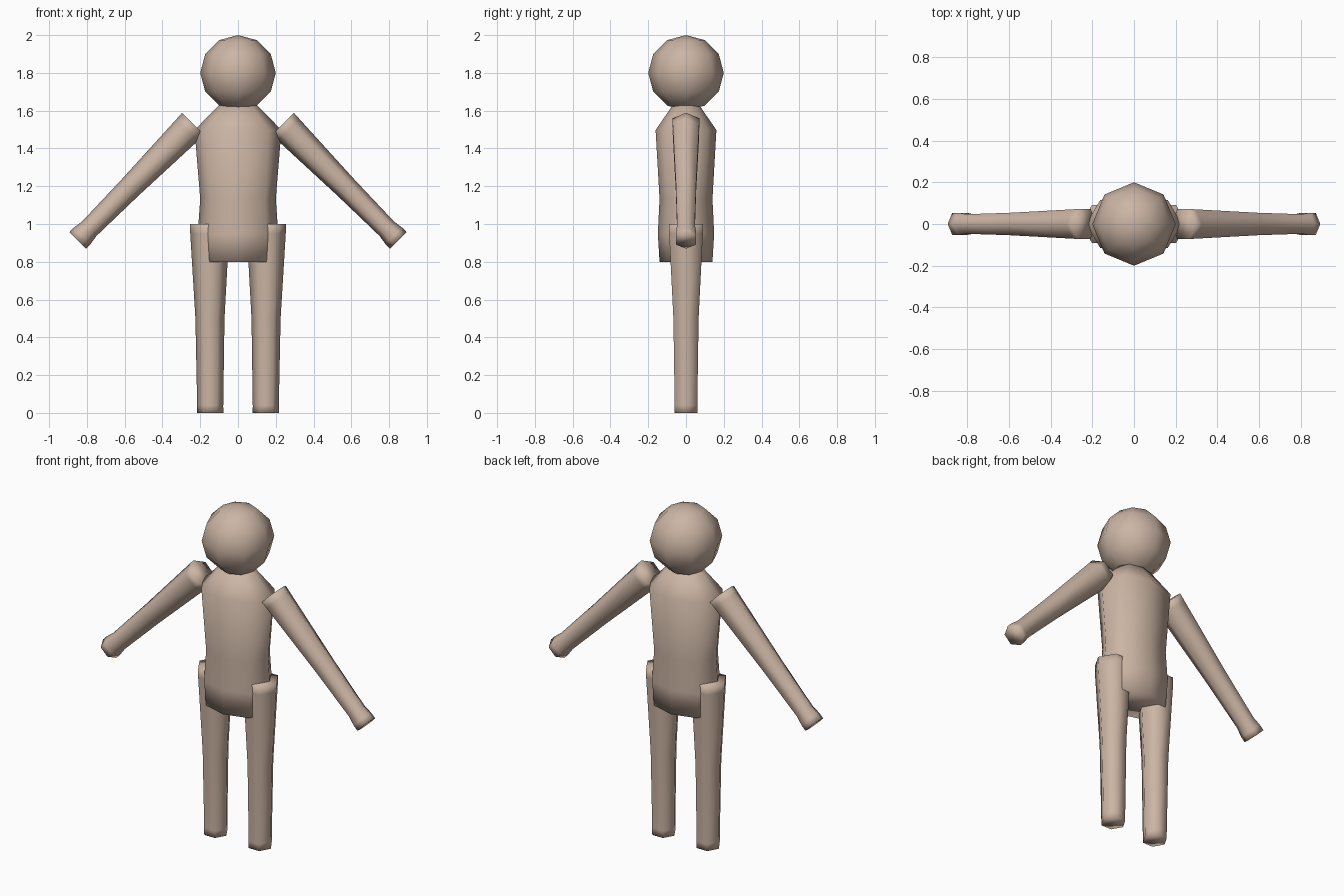
import bpy
import bmesh
from math import cos, sin, pi
from mathutils import Vector

cube = bpy.data.objects.get("Cube")
if cube:
    bpy.data.objects.remove(cube)

skin = bpy.data.materials.new("warm tan")
skin.use_nodes = True
colour = (0.60, 0.46, 0.37, 1)
skin.diffuse_color = colour
skin.node_tree.nodes["Principled BSDF"].inputs["Base Color"].default_value = colour


def finish(name, bm):
    """Turn a bmesh into a smooth shaded object."""
    bmesh.ops.recalc_face_normals(bm, faces=bm.faces)
    for face in bm.faces:
        face.smooth = True
    mesh = bpy.data.meshes.new(name)
    bm.to_mesh(mesh)
    bm.free()
    mesh.materials.append(skin)
    obj = bpy.data.objects.new(name, mesh)
    bpy.context.collection.objects.link(obj)
    return obj


def tube(name, start, end, profile, sides, side_axis, depth=1.0):
    """Closed tube from start to end; profile lists (fraction, radius)."""
    start, end = Vector(start), Vector(end)
    u = Vector(side_axis).normalized()
    v = Vector((0, depth, 0))
    bm = bmesh.new()
    rings = []
    for t, r in profile:
        centre = start.lerp(end, t)
        angles = [2 * pi * i / sides for i in range(sides)]
        rings.append([bm.verts.new(centre + r * (cos(a) * u + sin(a) * v)) for a in angles])
    for low, high in zip(rings, rings[1:]):
        for i in range(sides):
            j = (i + 1) % sides
            bm.faces.new((low[i], low[j], high[j], high[i]))
    bm.faces.new(rings[0])
    bm.faces.new(rings[-1])
    return finish(name, bm)


# Head: low-poly ball
bm = bmesh.new()
bmesh.ops.create_uvsphere(bm, u_segments=8, v_segments=6, radius=0.2)
bmesh.ops.translate(bm, verts=bm.verts, vec=(0, 0, 1.8))
finish("head", bm)

# Torso: flattened eight-sided body, tapering to the neck
torso_profile = [(0, 0.2), (0.18, 0.213), (0.4, 0.2), (0.84, 0.23), (1, 0.1)]
tube("torso", (0, 0, 0.8), (0, 0, 1.63), torso_profile, 8, (1, 0, 0), 0.7)

# Limbs: six-sided tapering tubes on both sides
leg_profile = [(0, 0.069), (0.04, 0.069), (0.5, 0.077), (0.95, 0.103), (1, 0.104)]
arm_profile = [(0, 0.083), (0.05, 0.081), (0.55, 0.062), (0.9, 0.054), (0.96, 0.062), (1, 0.062)]
for side, s in (("left", 1), ("right", -1)):
    tube(side + "_leg", (s * 0.147, 0, 0), (s * 0.15, 0, 1), leg_profile, 6, (1, 0, 0))
    tube(side + "_arm", (s * 0.237, 0, 1.53), (s * 0.849, 0, 0.913), arm_profile, 6, (s, 0, 1))
